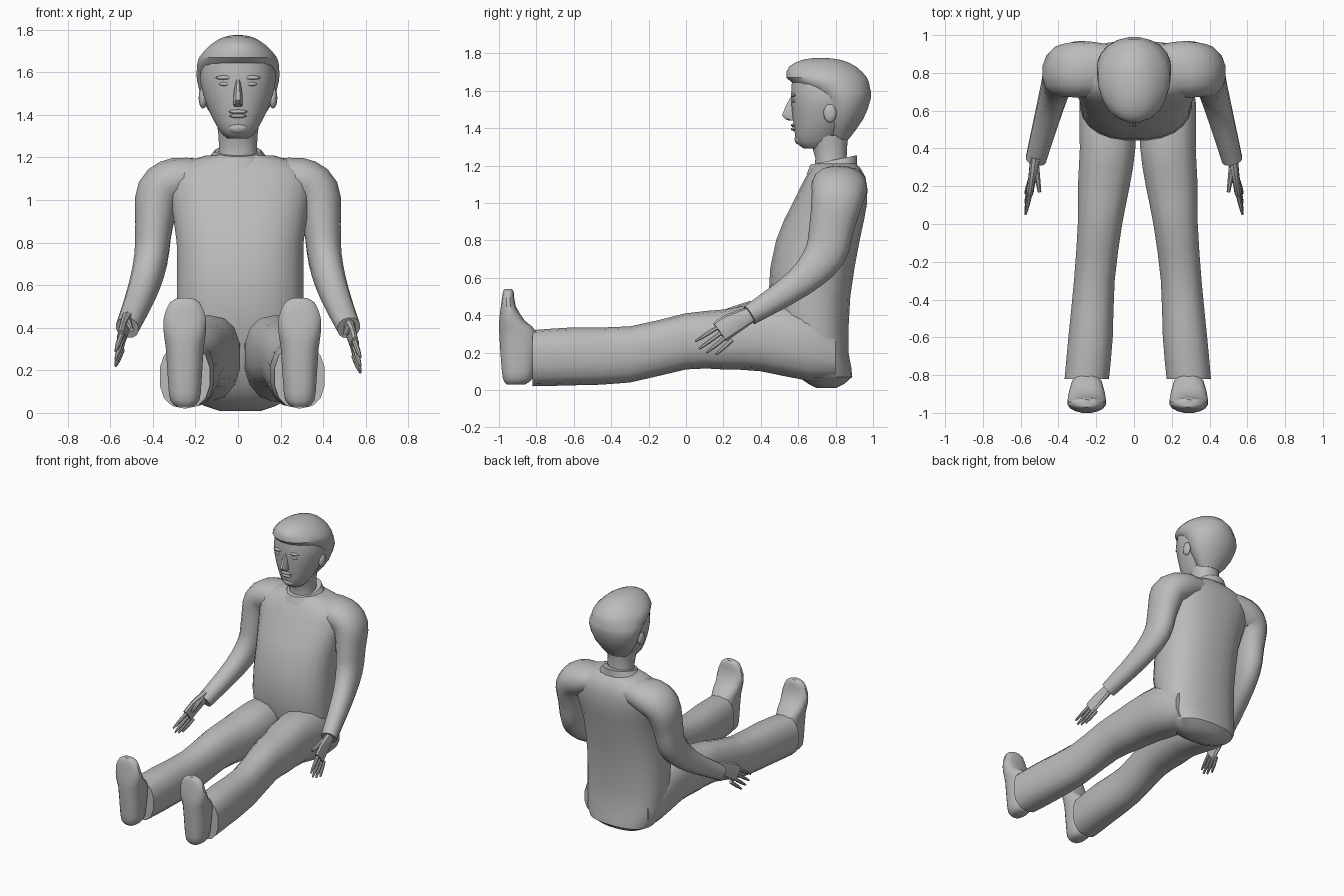
import bpy, bmesh, math
from mathutils import Vector

cube = bpy.data.objects.get("Cube")
if cube:
    bpy.data.objects.remove(cube, do_unlink=True)

shade = .5
colour = (shade, shade, shade, 1)
grey = bpy.data.materials.new("plain grey")
grey.use_nodes = True
grey.diffuse_color = colour
grey.node_tree.nodes["Principled BSDF"].inputs["Base Color"].default_value = colour

RIGHTWARD, UPWARD, FORWARD = Vector((1, 0, 0)), Vector((0, 0, 1)), Vector((0, -1, 0))


def finish(obj, name):
    """Name the part, colour it and smooth its soft edges."""
    obj.name = name
    obj.data.name = name
    obj.data.materials.append(grey)
    bpy.ops.object.select_all(action='DESELECT')
    obj.select_set(True)
    bpy.context.view_layer.objects.active = obj
    bpy.ops.object.shade_smooth_by_angle(angle=math.radians(35))


def signed_power(value, exponent):
    return math.copysign(abs(value) ** exponent, value)


def smooth_between(rings, steps):
    """Fill in extra rings along a smooth curve through the given ones."""
    rings = [Vector(ring) for ring in rings]
    padded = [rings[0], *rings, rings[-1]]
    filled = []
    for before, start, end, after in zip(padded, padded[1:], padded[2:], padded[3:]):
        for step in range(steps):
            t = step / steps
            into, out = (end - before) / 2, (after - start) / 2
            ease = t * t * (3 - 2 * t)
            filled.append(start.lerp(end, ease) + into * t * (1 - t) ** 2 - out * t * t * (1 - t))
    return filled + [rings[-1]]


def loft(name, rings, sides=16, square=2.2, normal=None, mirror=1, shift=0, lift=0, steps=2):
    """Skin rings of (x, y, z, half width, half depth), level with the normal or across the path."""
    rings = smooth_between(rings, steps)
    centres = [Vector((ring[0] * mirror + shift, ring[1], ring[2] + lift)) for ring in rings]
    bm = bmesh.new()
    loops = []
    for i, ring in enumerate(rings):
        along = normal or centres[min(i + 1, len(centres) - 1)] - centres[max(i - 1, 0)]
        along = along.normalized()
        across = (RIGHTWARD - along * along.x).normalized()
        deep = along.cross(across)
        loop = []
        for corner in range(sides):
            angle = math.tau * (corner + .5) / sides
            loop.append(bm.verts.new(
                centres[i]
                + across * ring[3] * signed_power(math.cos(angle), 2 / square)
                + deep * ring[4] * signed_power(math.sin(angle), 2 / square)))
        loops.append(loop)
    for lower, upper in zip(loops, loops[1:]):
        for k in range(sides):
            following = (k + 1) % sides
            bm.faces.new((lower[k], lower[following], upper[following], upper[k]))
    bm.faces.new(loops[0])
    bm.faces.new(loops[-1])
    bmesh.ops.recalc_face_normals(bm, faces=bm.faces)
    mesh = bpy.data.meshes.new(name)
    bm.to_mesh(mesh)
    bm.free()
    obj = bpy.data.objects.new(name, mesh)
    bpy.context.collection.objects.link(obj)
    finish(obj, name)


def slabs(rows, x=0):
    """Turn rows of (height, half width, front, back) into level rings."""
    return [(x, (front + back) / 2, height, width, (back - front) / 2)
            for height, width, front, back in rows]


def blob(name, location, scale):
    bpy.ops.mesh.primitive_uv_sphere_add(segments=12, ring_count=8, location=location)
    obj = bpy.context.object
    obj.scale = scale
    finish(obj, name)


# Torso with seat
torso = [(.01, .1, .7, .8), (.07, .24, .6, .89), (.2, .29, .52, .87), (.5, .3, .44, .88),
         (.8, .3, .48, .93), (1, .33, .57, .97), (1.14, .33, .64, .96), (1.21, .16, .69, .91)]
loft("torso", slabs(torso, x=.01), sides=24, square=2.4, normal=UPWARD)

# Neck and collar
loft("neck", slabs([(1.15, .11, .68, .88), (1.24, .09, .69, .86), (1.36, .1, .65, .87)]),
     normal=UPWARD)
loft("collar", [(0, .78, 1.18, .15, .14), (0, .79, 1.23, .11, .13)],
     normal=UPWARD + FORWARD * .2)

# Head, and hair swept over the forehead
head = [(1.29, .05, .63, .76), (1.33, .09, .59, .8), (1.45, .15, .57, .9),
        (1.58, .18, .56, .96), (1.7, .15, .57, .9)]
hair = [(1.34, .08, .76, .87), (1.45, .16, .73, .95), (1.56, .195, .69, .99),
        (1.62, .195, .6, .985), (1.67, .185, .535, .97), (1.73, .13, .55, .91),
        (1.765, .07, .62, .83), (1.775, .02, .69, .75)]
loft("head", slabs(head), sides=20, normal=UPWARD, steps=3)
loft("hair", slabs(hair), sides=20, square=2, normal=UPWARD)

# Face
loft("nose", slabs([(1.57, .01, .56, .6), (1.47, .025, .51, .6), (1.44, .02, .55, .6)]),
     sides=8, normal=UPWARD)
blob("upper_lip", (0, .58, 1.415), (.045, .02, .01))
blob("lower_lip", (0, .58, 1.395), (.04, .02, .01))
blob("chin", (0, .61, 1.34), (.05, .03, .03))

# Limbs are described for the left and mirrored to the right
leg = [(.15, .8, .18, .12, .12), (.16, .65, .24, .15, .19), (.16, .4, .28, .15, .18),
       (.18, .2, .27, .14, .16), (.2, 0, .26, .12, .15), (.23, -.3, .19, .11, .15),
       (.25, -.6, .18, .12, .155), (.27, -.82, .17, .12, .15)]
shoe = [(.03, .04, -.96, -.86), (.06, .07, -.98, -.82), (.15, .08, -.99, -.8),
        (.3, .09, -1, -.79), (.37, .1, -1, -.86), (.45, .1, -.99, -.91),
        (.52, .07, -.98, -.92), (.54, .03, -.97, -.93)]
arm = [(.12, .82, 1.11, .08, .13), (.28, .82, 1.09, .11, .15), (.37, .81, 1.03, .11, .14),
       (.395, .78, .88, .09, .12), (.41, .74, .72, .08, .11), (.45, .6, .57, .07, .08),
       (.52, .34, .4, .055, .055)]
palm = [(.52, .36, .41, .03, .04), (.54, .24, .35, .02, .06), (.55, .18, .31, .02, .06)]
thumb = [(.52, .3, .4, .02, .02), (.5, .17, .36, .01, .01)]
finger_tips = [(.05, .26), (.07, .22), (.11, .2), (.16, .19)]

for mirror, label, lift in ((1, "left", 0), (-1, "right", .03)):
    blob(label + "_eye", (mirror * .06, .58, 1.545), (.03, .015, .01))
    blob(label + "_brow", (mirror * .065, .575, 1.575), (.04, .015, .01))
    blob(label + "_ear", (mirror * .165, .77, 1.48), (.02, .035, .05))

    # Both legs lean slightly towards the left
    loft(label + "_trouser_leg", leg, sides=14, square=2.4, normal=FORWARD,
         mirror=mirror, shift=.02)
    loft(label + "_shoe", slabs(shoe, x=.27), square=2.5, normal=UPWARD,
         mirror=mirror, shift=.02)

    # The sleeve starts inside the chest so that the shoulder is round
    loft(label + "_sleeve", arm, sides=14, mirror=mirror, steps=3)
    loft(label + "_palm", palm, sides=10, mirror=mirror, lift=lift)
    loft(label + "_thumb", thumb, sides=8, mirror=mirror, lift=lift)

    # Fingers fan out from the knuckles
    for number, (reach, height) in enumerate(finger_tips):
        knuckle = Vector((.545, .185 + .02 * number, .345 - .026 * number))
        tip = Vector((.575, reach, height))
        loft(f"{label}_finger_{number + 1}",
             [(*knuckle, .013, .013), (*knuckle.lerp(tip, .6), .012, .012), (*tip, .006, .006)],
             sides=8, mirror=mirror, lift=lift)
